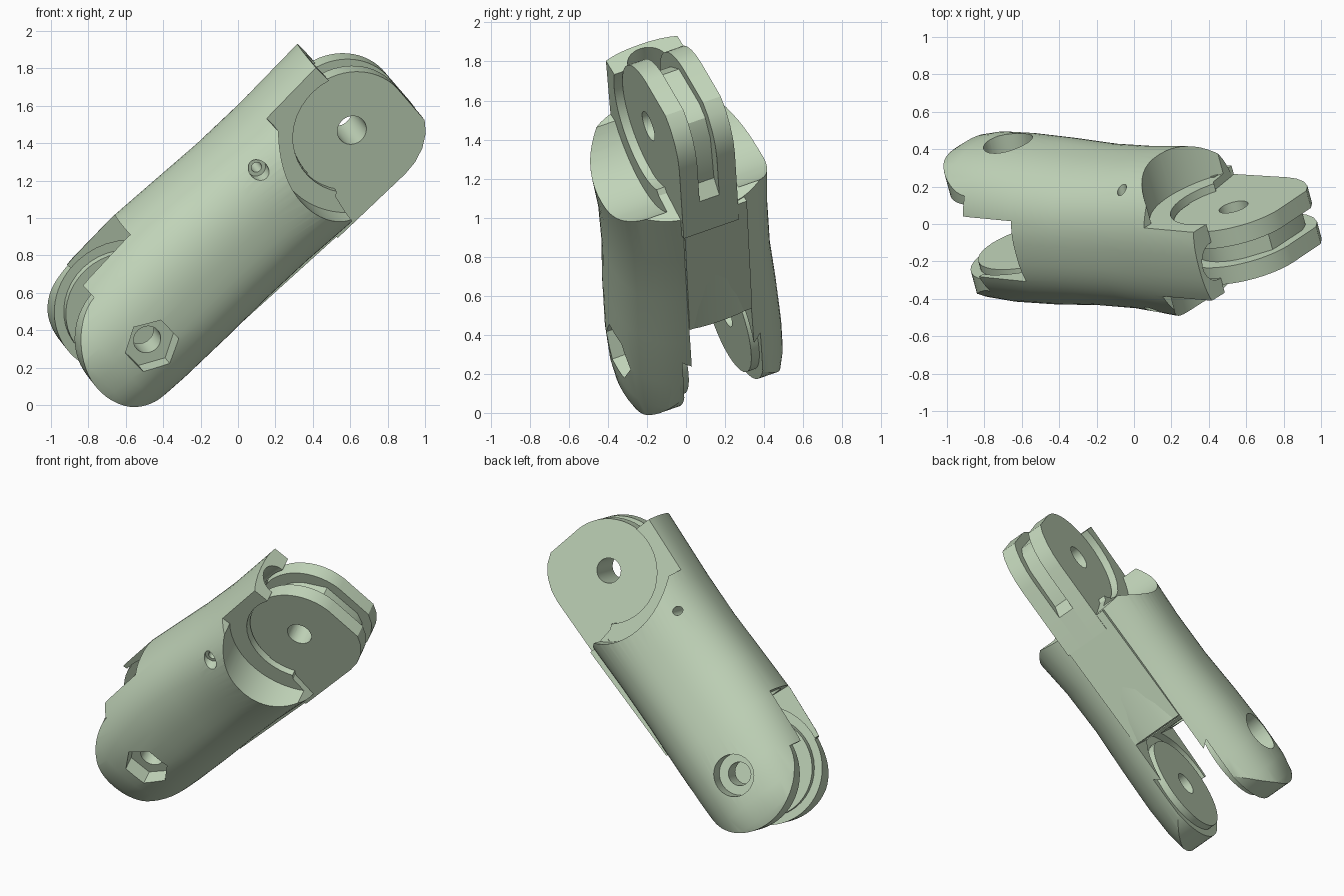
import bpy, bmesh, math
from mathutils import Vector, Matrix

cube = bpy.data.objects.get("Cube")
if cube:
    bpy.data.objects.remove(cube, do_unlink=True)

green = bpy.data.materials.new("sage_green")
green.use_nodes = True
colour = (0.55, 0.68, 0.5, 1)
green.diffuse_color = colour
green.node_tree.nodes["Principled BSDF"].inputs["Base Color"].default_value = colour

# Tilted frame: X runs along the segment, Y along the hinge pins, Z to the back of the finger
along = Vector((0.724, -0.044, 0.687)).normalized()
pin = Vector((-0.247, 0.915, 0.32))
pin = (pin - along * pin.dot(along)).normalized()
dorsal = along.cross(pin)
FRAME = Matrix((along, pin, dorsal)).transposed().to_4x4()
FRAME.translation = (-0.56, 0.018, 0.446)
KNUCKLE = 1.56
FORK_FRONT, FORK_REAR = -0.145, 0.205


def finish(name, bm):
    bmesh.ops.recalc_face_normals(bm, faces=bm.faces)
    mesh = bpy.data.meshes.new(name)
    bm.to_mesh(mesh)
    bm.free()
    mesh.materials.append(green)
    obj = bpy.data.objects.new(name, mesh)
    bpy.context.collection.objects.link(obj)
    obj.matrix_world = FRAME
    return obj


def skin(name, rings):
    """Closed solid through a list of equal rings."""
    bm = bmesh.new()
    loops = [[bm.verts.new(p) for p in ring] for ring in rings]
    n = len(loops[0])
    for a, b in zip(loops, loops[1:]):
        for i in range(n):
            j = (i + 1) % n
            bm.faces.new((a[i], a[j], b[j], b[i]))
    bm.faces.new(loops[0])
    bm.faces.new(loops[-1])
    return finish(name, bm)


def prism(name, outline, y0, y1):
    return skin(name, [[(x, y, z) for x, z in outline] for y in (y0, y1)])


def arc(cx, cz, r, a0, a1, n=32):
    angles = [math.radians(a0 + (a1 - a0) * i / n) for i in range(n + 1)]
    return [(cx + r * math.cos(a), cz + r * math.sin(a)) for a in angles]


def disc(name, cx, cz, r, y0, y1, n=40, turn=0):
    return prism(name, arc(cx, cz, r, turn, turn + 360, n)[:-1], y0, y1)


def boolean(obj, cutters, operation="DIFFERENCE"):
    for c in cutters:
        mod = obj.modifiers.new("cut", "BOOLEAN")
        mod.operation, mod.solver, mod.object = operation, "EXACT", c
    bpy.context.view_layer.update()
    graph = bpy.context.evaluated_depsgraph_get()
    mesh = bpy.data.meshes.new_from_object(obj.evaluated_get(graph))
    obj.modifiers.clear()
    obj.data = mesh
    for c in cutters:
        bpy.data.objects.remove(c, do_unlink=True)


# Main body: lofted rounded sections (position, centre, half width, top, bottom)
stations = [(-0.42, 0.03, 0.37, 0.38, 0.37), (-0.32, 0.03, 0.415, 0.4, 0.38),
            (-0.2, 0.03, 0.435, 0.42, 0.385), (0, 0.025, 0.44, 0.445, 0.39),
            (0.3, 0.02, 0.43, 0.465, 0.39), (0.6, 0.015, 0.415, 0.455, 0.385),
            (0.9, 0.01, 0.42, 0.44, 0.385), (1.2, 0, 0.445, 0.437, 0.39),
            (1.7, 0, 0.45, 0.46, 0.395)]


def section(x, centre, half, top, bottom, n=64):
    ring = []
    for i in range(n):
        a = math.tau * i / n
        c, s = math.cos(a), math.sin(a)
        y = centre + half * math.copysign(abs(c) ** 0.84, c)
        z = (top if s > 0 else bottom) * math.copysign(abs(s) ** 0.84, s)
        ring.append((x, y, z))
    return ring


body = skin("finger_body", [section(*s) for s in stations])
side = arc(0, 0, 0.372, 270, 97) + [(-0.05, 0.42), (0.3, 0.55), (1.66, 0.55), (1.66, 0.2),
                                    (1.25, -0.2), (1.2, -0.45), (0.2, -0.45)]
boolean(body, [prism("side_outline", side, -0.7, 0.7)], "INTERSECT")

# Hinge pockets, fork slot with round recesses, and knuckle cavity
pocket = [(2.2, 0.7), (1.27, 0.7)] + arc(KNUCKLE, 0, 0.45, 128, 225) + [(1.24, -0.7), (2.2, -0.7)]
fork = [(-0.7, 0.7), (0.3, 0.7), (0.42, -0.7), (-0.7, -0.7)]
cutters = [prism("pocket_cut", pocket, 0.2, 0.7), prism("pocket_cut", pocket, -0.7, -0.2),
           prism("fork_cut", fork, FORK_FRONT, FORK_REAR),
           disc("recess_cut", 0, 0, 0.39, FORK_FRONT - 0.045, FORK_REAR + 0.045),
           disc("cavity_cut", KNUCKLE, 0, 0.337, -0.7, 0.7)]


def bolt_hole():
    return disc("bolt_cut", 0, 0, 0.075, -0.7, 0.7)


# Bolt holes, nut recess, cord tunnel and cross pin hole
tunnel = [[(x, y - 0.01, 0.325 + z) for y, z in arc(0, 0, 0.105, 0, 360)[:-1]]
          for x in (0.1, 1.9)]
cutters += [bolt_hole(), disc("nut_cut", 0, 0, 0.15, -0.7, -0.3, 6, 30),
            disc("bolt_head_cut", 0, 0, 0.135, 0.34, 0.7),
            disc("pin_cut", 1.064, 0.29, 0.05, -0.7, -0.3),
            disc("pin_cut", 1.064, 0.29, 0.028, -0.7, 0.7), skin("tunnel_cut", tunnel)]
boolean(body, cutters)

# Raised washers on the inside of the fork
parts = [body]
for name, y0, y1 in (("front_washer", FORK_FRONT - 0.06, FORK_FRONT),
                     ("rear_washer", FORK_REAR, FORK_REAR + 0.06)):
    washer = disc(name, 0, 0, 0.32, y0, y1)
    boolean(washer, [bolt_hole()])
    parts.append(washer)

# Flat panel on the palm side
parts.append(prism("palm_panel", [(0.392, -0.376), (0.38, -0.25), (1.21, -0.25), (1.21, -0.397)],
                   FORK_FRONT, FORK_REAR))

# Hinge tongue: two cheeks with a recessed cord groove between them
cheek = arc(KNUCKLE, 0, 0.33, 180, 0) + [(1.875, -0.25), (1.83, -0.31), (1.76, -0.36), (1.68, -0.39),
                                         (1.6, -0.4), (1.1, -0.4), (1.1, -0.15)]
core = arc(KNUCKLE, 0, 0.25, 180, 45) + [(1.83, 0.06), (1.82, -0.2), (1.78, -0.27), (1.68, -0.325),
                                         (1.4, -0.34), (1.33, -0.4), (1.1, -0.4), (1.1, -0.15)]
for name, outline, y0, y1 in (("front_cheek", cheek, -0.155, -0.055),
                              ("rear_cheek", cheek, 0.055, 0.155),
                              ("tongue_core", core, -0.055, 0.055)):
    piece = prism(name, outline, y0, y1)
    boolean(piece, [disc("knuckle_cut", KNUCKLE, 0, 0.08, -0.5, 0.5)])
    parts.append(piece)

# Smooth curved skins, keep machined edges sharp
bpy.ops.object.select_all(action="DESELECT")
for p in parts:
    p.select_set(True)
bpy.context.view_layer.objects.active = body
bpy.ops.object.shade_smooth_by_angle(angle=math.radians(30))
